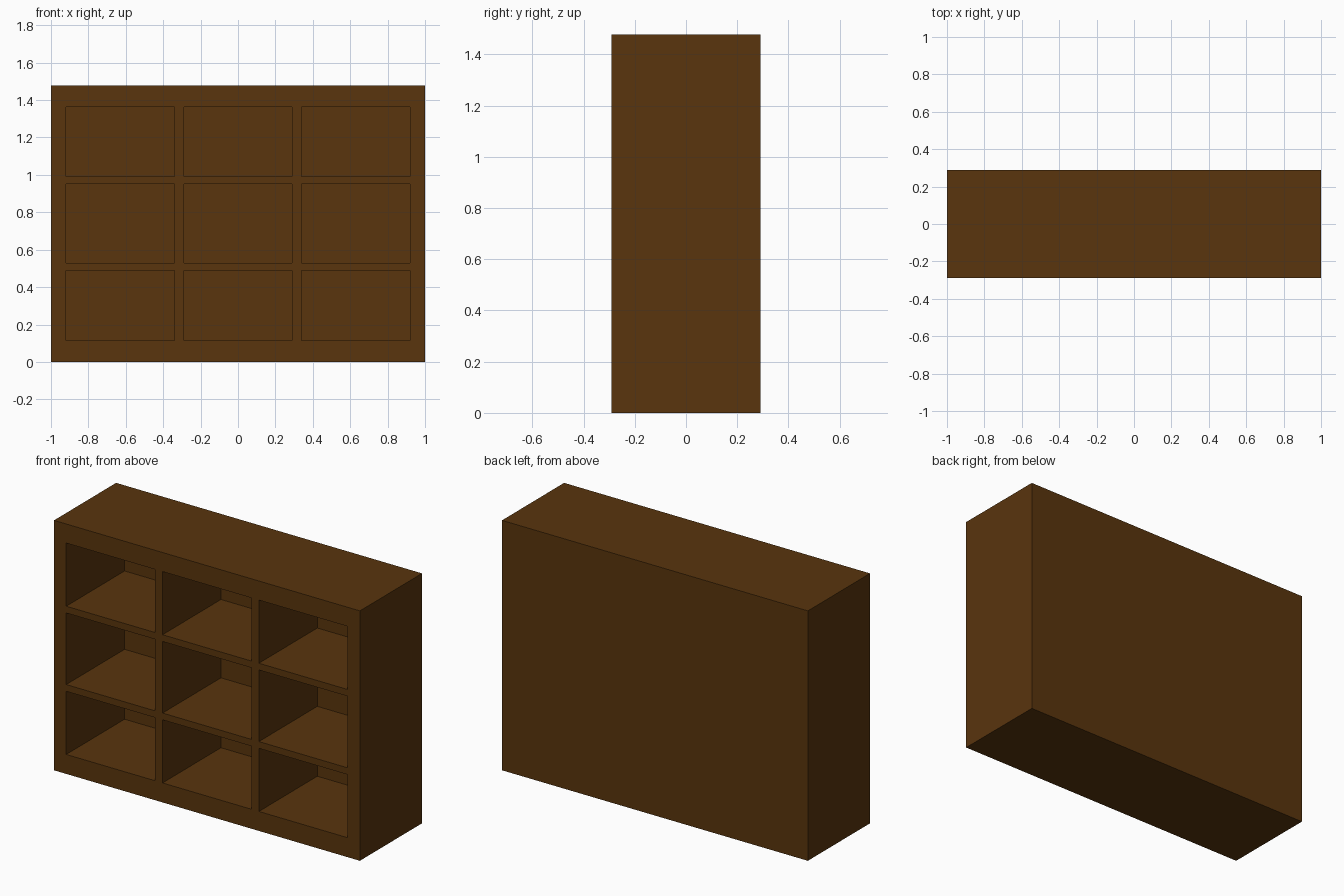
import bpy, bmesh

if "Cube" in bpy.data.objects:
    bpy.data.objects.remove(bpy.data.objects["Cube"])

# Front layout: frame and divider lines across x and z
XS = [-1.0, -0.92, -0.34, -0.29, 0.29, 0.34, 0.92, 1.0]
ZS = [0.0, 0.115, 0.488, 0.528, 0.951, 0.991, 1.364, 1.477]
FRONT, BACK, CELL_BACK = -0.29, 0.29, 0.255

wood = bpy.data.materials.new("dark brown wood")
wood.diffuse_color = (0.10, 0.035, 0.004, 1.0)
wood.use_nodes = True
wood.node_tree.nodes["Principled BSDF"].inputs["Base Color"].default_value = wood.diffuse_color

bm = bmesh.new()

# Front face as a grid; odd columns and rows are the cubby openings
grid = [[bm.verts.new((x, FRONT, z)) for z in ZS] for x in XS]
cells = []
for i in range(len(XS) - 1):
    for j in range(len(ZS) - 1):
        f = bm.faces.new((grid[i][j], grid[i + 1][j], grid[i + 1][j + 1], grid[i][j + 1]))
        if i % 2 and j % 2:
            cells.append(f)
rim = [e for e in bm.edges if e.is_boundary]

# Outer case: pull the rim back and close it with the back panel
res = bmesh.ops.extrude_edge_only(bm, edges=rim)["geom"]
for v in (g for g in res if isinstance(g, bmesh.types.BMVert)):
    v.co.y = BACK
bmesh.ops.holes_fill(bm, edges=[g for g in res if isinstance(g, bmesh.types.BMEdge) and g.is_boundary], sides=0)

# Cubbies: push each opening inwards
for f in bmesh.ops.extrude_discrete_faces(bm, faces=cells)["faces"]:
    for v in f.verts:
        v.co.y = CELL_BACK

bmesh.ops.recalc_face_normals(bm, faces=bm.faces[:])
mesh = bpy.data.meshes.new("cubby_shelf")
bm.to_mesh(mesh)
bm.free()
mesh.materials.append(wood)
bpy.context.collection.objects.link(bpy.data.objects.new("cubby_shelf", mesh))
